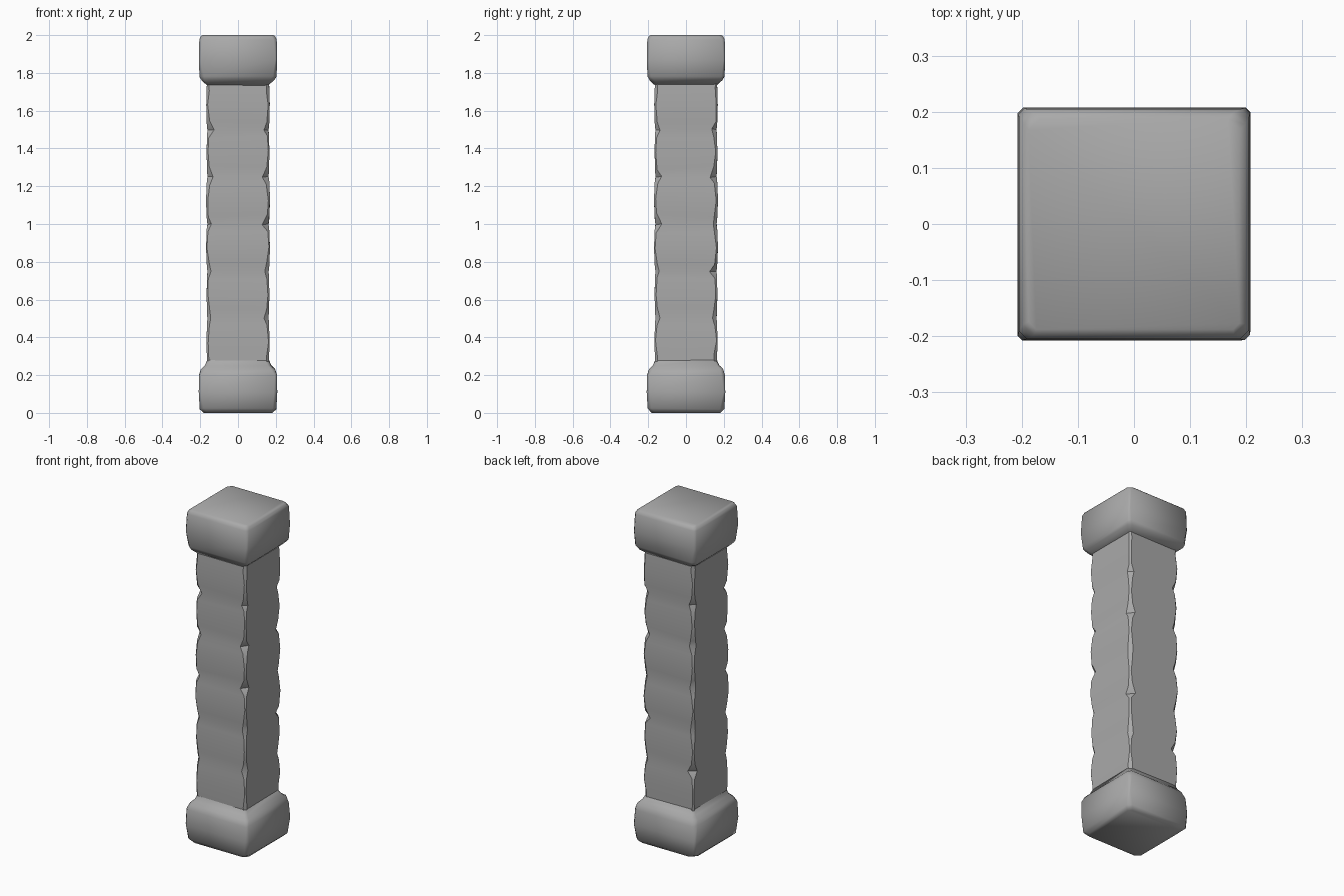
import bpy, bmesh, math, random
from mathutils import Vector

random.seed(7)
if "Cube" in bpy.data.objects:
    bpy.data.objects.remove(bpy.data.objects["Cube"], do_unlink=True)

stone = bpy.data.materials.new("grey stone")
stone.use_nodes = True
GREY = (0.4, 0.4, 0.4, 1)
stone.diffuse_color = GREY
stone.node_tree.nodes["Principled BSDF"].inputs["Base Color"].default_value = GREY


def ring(z, half, chips, wobble=0.0):
    """Square outline with a cut of its own size at each corner."""
    points = []
    for i, chip in enumerate(chips):
        turn = math.radians(45 + 90 * i)
        sx, sy = math.copysign(1, math.cos(turn)), math.copysign(1, math.sin(turn))
        a, b = (half, half - chip), (half - chip, half)
        for x, y in ((a, b) if sx * sy > 0 else (b, a)):
            points.append(Vector((sx * x, sy * y, z + random.uniform(-wobble, wobble))))
    return points


def loft(name, rings, angle):
    """Skin a stack of outlines and close both ends."""
    bm = bmesh.new()
    loops = [[bm.verts.new(p) for p in r] for r in rings]
    for low, high in zip(loops, loops[1:]):
        for i in range(len(low)):
            j = (i + 1) % len(low)
            bm.faces.new((low[i], low[j], high[j], high[i]))
    bm.faces.new(loops[0][::-1])
    bm.faces.new(loops[-1])
    bmesh.ops.recalc_face_normals(bm, faces=bm.faces)
    mesh = bpy.data.meshes.new(name)
    bm.to_mesh(mesh)
    bm.free()
    mesh.materials.append(stone)
    obj = bpy.data.objects.new(name, mesh)
    bpy.context.collection.objects.link(obj)
    bpy.ops.object.select_all(action='DESELECT')
    obj.select_set(True)
    bpy.context.view_layer.objects.active = obj
    bpy.ops.object.shade_smooth_by_angle(angle=math.radians(angle))
    return obj


def worn(low, high):
    return [random.uniform(low, high) for _ in range(4)]


# Shaft: six stacked blocks, pinched at the joints and chipped at the corners
rows, bottom, height = 6, 0.25, 0.25
outlines = [ring(bottom - 0.03, 0.163, worn(0.01, 0.02))]
for row in range(rows):
    z = bottom + row * height
    bulge = random.uniform(0.165, 0.169)
    outlines.append(ring(z + 0.045, bulge - 0.002, worn(0.006, 0.02), 0.012))
    outlines.append(ring(z + 0.13, bulge, worn(0.004, 0.01), 0.01))
    outlines.append(ring(z + 0.21, bulge - 0.002, worn(0.006, 0.018), 0.008))
    if row < rows - 1:
        outlines.append(ring(z + height, 0.162, worn(0.015, 0.038), 0.004))
outlines.append(ring(1.77, 0.163, worn(0.006, 0.012)))
loft("shaft", outlines, 35)

# Base: heavy block with a sloping shoulder running into the shaft
base_profile = [(0, 0.182, 0.025), (0.022, 0.203, 0.02), (0.11, 0.208, 0.014),
                (0.2, 0.206, 0.018), (0.232, 0.196, 0.022), (0.252, 0.176, 0.02),
                (0.28, 0.163, 0.018)]
loft("base_block", [ring(z, h, worn(c * 0.6, c * 1.4), 0.003 if z else 0)
                    for z, h, c in base_profile], 50)

# Cap: bevelled block with a steep underside
cap_profile = [(1.737, 0.165, 0.015), (1.762, 0.192, 0.02), (1.782, 0.204, 0.018),
               (1.87, 0.207, 0.012), (1.975, 0.205, 0.012), (1.992, 0.198, 0.016),
               (2.0, 0.188, 0.018)]
loft("cap_block", [ring(z, h, worn(c * 0.6, c * 1.4), 0.003 if z < 1.9 else 0)
                   for z, h, c in cap_profile], 50)
